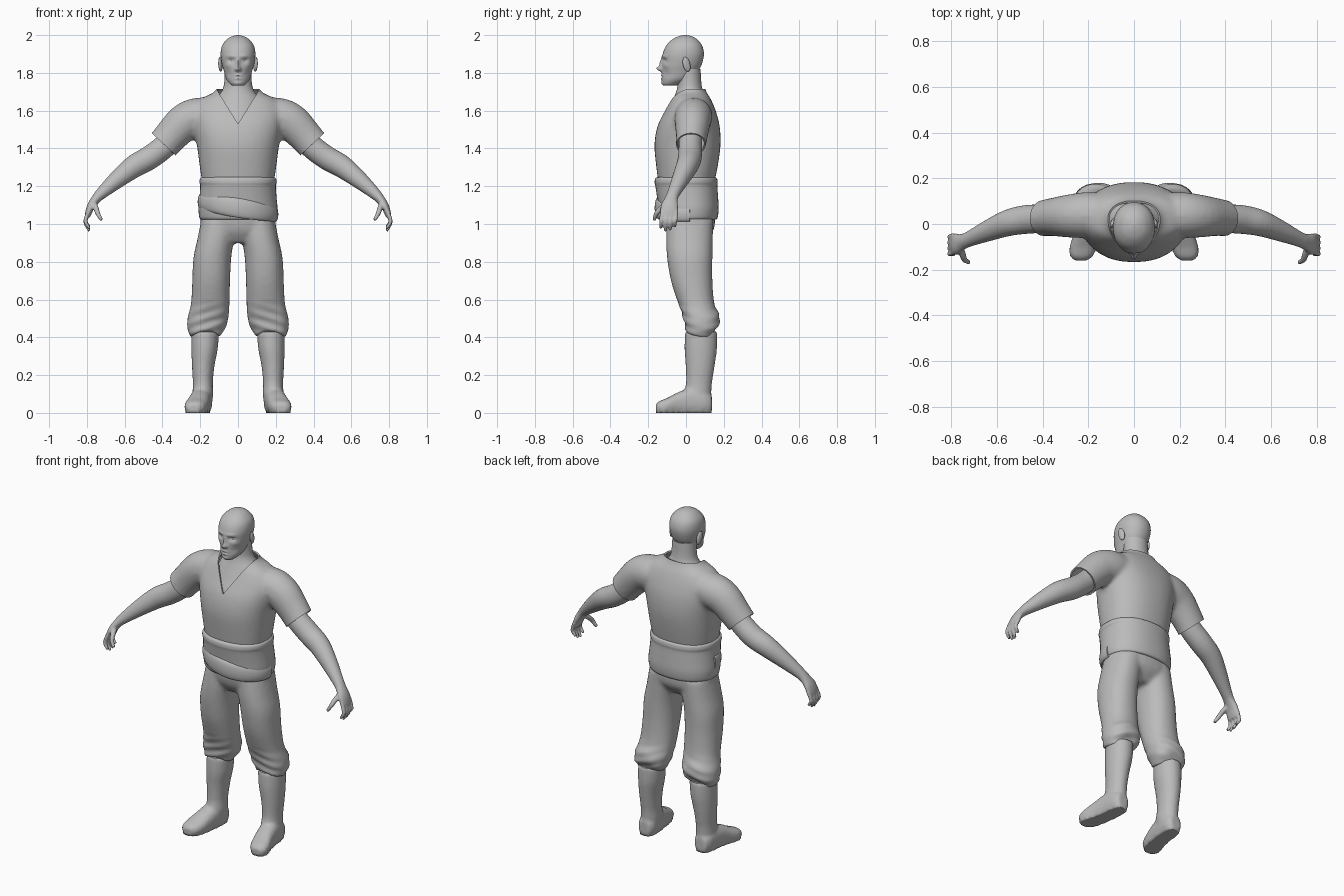
import bpy, bmesh, math
from mathutils import Vector

if "Cube" in bpy.data.objects:
    bpy.data.objects.remove(bpy.data.objects["Cube"])

GREY = bpy.data.materials.new("plain grey")
GREY.diffuse_color = (0.5, 0.5, 0.5, 1)
GREY.use_nodes = True
GREY.node_tree.nodes["Principled BSDF"].inputs["Base Color"].default_value = GREY.diffuse_color


def smooth_path(pts, steps):
    """Catmull-Rom interpolation of rows of numbers."""
    out = []
    for i in range(len(pts) - 1):
        p0, p1, p2, p3 = pts[max(i - 1, 0)], pts[i], pts[i + 1], pts[min(i + 2, len(pts) - 1)]
        for k in range(steps):
            t = k / steps
            out.append([0.5 * (2 * b + (c - a) * t + (2 * a - 5 * b + 4 * c - d) * t * t
                               + (3 * b - a - 3 * c + d) * t ** 3)
                        for a, b, c, d in zip(p0, p1, p2, p3)])
    return out + [list(pts[-1])]


def loft(bm, pts, ref, normal=None, segs=24, steps=4, power=2.0):
    """Skin rings (x, y, z, radius along ref, other radius) into a closed body."""
    rows = smooth_path(pts, steps)
    rings = []
    for i, (x, y, z, ra, rb) in enumerate(rows):
        a, b = rows[max(i - 1, 0)], rows[min(i + 1, len(rows) - 1)]
        t = Vector(normal) if normal else (Vector(b[:3]) - Vector(a[:3])).normalized()
        u = Vector(ref) - t * t.dot(Vector(ref))
        u.normalize()
        w = t.cross(u)
        ring = []
        for k in range(segs):
            c, s = math.cos(math.tau * k / segs), math.sin(math.tau * k / segs)
            c, s = (math.copysign(abs(q) ** (2 / power), q) for q in (c, s))
            ring.append(bm.verts.new(Vector((x, y, z)) + u * c * max(ra, .001) + w * s * max(rb, .001)))
        rings.append(ring)
    for r, q in zip(rings, rings[1:]):
        for k in range(segs):
            bm.faces.new((r[k], r[(k + 1) % segs], q[(k + 1) % segs], q[k]))
    bm.faces.new(rings[0])
    bm.faces.new(rings[-1])


def column(bm, rows, **kw):
    """Upright loft from rows (z, centre x, half width, front y, back y)."""
    loft(bm, [(cx, (f + b) / 2, z, rx, (b - f) / 2) for z, cx, rx, f, b in rows],
         (1, 0, 0), (0, 0, 1), **kw)


def flip(pts, s):
    return [(s * p[0], *p[1:]) for p in pts]


def finish(ob, angle=40):
    ob.data.shade_smooth()
    ob.data.set_sharp_from_angle(angle=math.radians(angle))


def make(name, bm, angle=40):
    bmesh.ops.recalc_face_normals(bm, faces=bm.faces)
    me = bpy.data.meshes.new(name)
    bm.to_mesh(me)
    bm.free()
    me.materials.append(GREY)
    ob = bpy.data.objects.new(name, me)
    bpy.context.collection.objects.link(ob)
    finish(ob, angle)
    return ob


def bake(ob, angle=40):
    """Apply the modifier stack."""
    dg = bpy.context.evaluated_depsgraph_get()
    me = bpy.data.meshes.new_from_object(ob.evaluated_get(dg))
    ob.modifiers.clear()
    ob.data = me
    if not me.materials:
        me.materials.append(GREY)
    finish(ob, angle)


def fuse(ob, voxel, rounds):
    """Blend overlapping bodies into one skin."""
    m = ob.modifiers.new("fuse", 'REMESH')
    m.mode, m.voxel_size = 'VOXEL', voxel
    m = ob.modifiers.new("soften", 'SMOOTH')
    m.factor, m.iterations = 0.5, rounds
    bake(ob)


def trim(ob, planes, drop):
    """Slice along planes, then remove the faces picked by the rule."""
    bm = bmesh.new()
    bm.from_mesh(ob.data)
    for co, no in planes:
        bmesh.ops.bisect_plane(bm, geom=bm.verts[:] + bm.edges[:] + bm.faces[:],
                               plane_co=co, plane_no=no, dist=1e-5)
    bad = [f for f in bm.faces if drop(f.calc_center_median())]
    bmesh.ops.delete(bm, geom=bad, context='FACES')
    bm.to_mesh(ob.data)
    bm.free()


# Shirt: torso and sleeves blended, then cut at hem, cuffs, collar and V neck
bm = bmesh.new()
column(bm, [(1.17, 0, .183, -.14, .14), (1.3, 0, .202, -.157, .167), (1.42, 0, .218, -.167, .183),
            (1.52, 0, .236, -.15, .178), (1.60, 0, .24, -.112, .157), (1.66, 0, .2, -.082, .132),
            (1.70, 0, .125, -.062, .108), (1.75, 0, .1, -.05, .09)], segs=40, power=2.3)
for s in (1, -1):
    loft(bm, flip([(.1, .04, 1.575, .09, .08), (.2, .04, 1.57, .1, .1), (.28, .035, 1.54, .095, .1),
                   (.36, .03, 1.46, .083, .09), (.42, .022, 1.39, .077, .086),
                   (.47, .02, 1.34, .075, .085)], s), (0, 1, 0))
shirt = make("shirt", bm)
fuse(shirt, .012, 6)
cuff = Vector((.393, 0, 1.422))
cn = Vector((.68, 0, -.73))
V = .62
trim(shirt, [(cuff, cn), ((-cuff.x, 0, cuff.z), (-cn.x, 0, cn.z)), ((0, 0, 1.715), (0, 0, 1)),
             ((0, 0, 1.53), (1, 0, -V)), ((0, 0, 1.53), (-1, 0, -V)), ((0, 0, 1.2), (0, 0, 1)),
             ((0, .03, 0), (0, 1, 0))],
     lambda c: c.z > 1.715 or c.z < 1.2
     or (abs(c.x) > .29 and (Vector((abs(c.x), 0, c.z)) - cuff).dot(cn) > 0)
     or (c.y < .03 and abs(c.x) < V * (c.z - 1.53)))
m = shirt.modifiers.new("cloth", 'SOLIDIFY')
m.thickness, m.offset = .009, -1
bake(shirt)

# Neck and the bare chest inside the V
bm = bmesh.new()
column(bm, [(1.45, 0, .15, -.14, .1), (1.53, 0, .15, -.132, .12), (1.6, 0, .14, -.097, .12),
            (1.66, 0, .12, -.068, .11), (1.70, 0, .088, -.052, .092), (1.74, 0, .074, -.045, .082),
            (1.82, 0, .07, -.05, .077)], segs=32)
make("neck_and_chest", bm)

# Head with a sculpted face
bm = bmesh.new()
column(bm, [(1.732, 0, .03, -.118, -.05), (1.745, 0, .046, -.125, -.02), (1.77, 0, .063, -.127, .03),
            (1.81, 0, .075, -.127, .065), (1.85, 0, .086, -.126, .085), (1.9, 0, .092, -.123, .095),
            (1.945, 0, .084, -.104, .085), (1.978, 0, .058, -.071, .058), (1.994, 0, .03, -.038, .03),
            (2.0, 0, .003, -.01, .0)], segs=96, steps=7, power=2.15)
# x, z, push in y, spread x, spread z: nose, brow, sockets, lips, chin, cheeks
bumps = [(0, 1.822, -.026, .013, .013), (0, 1.85, -.014, .009, .025), (0, 1.786, -.006, .02, .006),
         (0, 1.769, -.006, .018, .006), (0, 1.778, .004, .02, .003), (0, 1.745, -.005, .02, .012)]
for s in (1, -1):
    bumps += [(s * .037, 1.866, .012, .018, .011), (s * .032, 1.888, -.006, .025, .008),
              (s * .05, 1.795, .006, .018, .02), (s * .055, 1.838, -.004, .016, .012),
              (s * .012, 1.817, -.006, .007, .008)]
for v in bm.verts:
    if v.co.y < -.03:
        v.co.y += sum(d * math.exp(-((v.co.x - x) / sx) ** 2 - ((v.co.z - z) / sz) ** 2)
                      for x, z, d, sx, sz in bumps)
make("head", bm, 60)

# Ears and eyes
for name, co, size, tilt in (("ear", (.093, .003, 1.845), (.011, .02, .04), .25),
                             ("eye", (.036, -.092, 1.866), (.016, .016, .013), 0)):
    for s, side in ((1, "left"), (-1, "right")):
        bm = bmesh.new()
        bmesh.ops.create_uvsphere(bm, u_segments=16, v_segments=10, radius=1)
        ob = make(f"{side}_{name}", bm)
        ob.location, ob.scale = (s * co[0], co[1], co[2]), size
        ob.rotation_euler = (tilt, 0, s * tilt)

# Arms, palms and curled fingers
for s, side in ((1, "left"), (-1, "right")):
    bm = bmesh.new()
    loft(bm, flip([(.32, .025, 1.48, .062, .062), (.39, .023, 1.41, .062, .063), (.47, .02, 1.35, .063, .063),
                   (.55, .005, 1.305, .058, .06), (.64, -.03, 1.235, .046, .047),
                   (.72, -.065, 1.165, .034, .032), (.752, -.078, 1.132, .035, .025),
                   (.778, -.087, 1.095, .046, .021), (.793, -.09, 1.055, .046, .017),
                   (.797, -.09, 1.035, .038, .012)], s), (0, 1, 0))
    for k, drop in enumerate((.015, 0, .004, .022)):
        y = -.126 + k * .025
        loft(bm, flip([(.79, y, 1.07, .011, .011), (.805, y - .004, 1.03, .011, .011),
                       (.806, y - .006, 1.0 + drop / 2, .0105, .0105),
                       (.786, y - .008, .963 + drop, .008, .008)], s), (0, 1, 0), segs=10)
    loft(bm, flip([(.765, -.095, 1.11, .018, .016), (.752, -.13, 1.085, .015, .015),
                   (.742, -.157, 1.055, .013, .013), (.722, -.168, 1.02, .009, .009)], s),
         (0, 1, 0), segs=10)
    arm = make(f"{side}_arm", bm)
    fuse(arm, .006, 2)

# Trousers: hips and baggy legs gathered below the knee
bm = bmesh.new()
column(bm, [(.9, 0, .13, -.06, .09), (.95, 0, .19, -.095, .135), (1.0, 0, .2, -.11, .153),
            (1.1, 0, .19, -.12, .15)], segs=32, power=2.3)
for s in (1, -1):
    column(bm, [(z, s * x, *r) for z, x, *r in (
        (.415, .172, .078, .0, .14), (.435, .172, .088, -.004, .15), (.475, .166, .104, -.012, .175),
        (.52, .158, .108, -.024, .178), (.58, .147, .102, -.042, .15), (.7, .142, .1, -.08, .14),
        (.82, .136, .1, -.1, .14), (.92, .118, .097, -.105, .142), (1.02, .1, .095, -.1, .145))],
        segs=28, power=2.2)
trousers = make("trousers", bm)
fuse(trousers, .012, 4)
for v in trousers.data.vertices:      # slanted cuffs and soft creases at the knee
    if v.co.z < .6:
        fade = min(1, (.6 - v.co.z) / .12)
        v.co.z += fade * (.012 * math.cos((abs(v.co.x) - .165) * 30) - .13 * (v.co.y - .07) - .004)
        v.co.y += fade * .004 * math.sin(v.co.z * 110 + abs(v.co.x) * 35)

# Boots: shaft and turned-out foot, flattened on the ground
for s, side in ((1, "left"), (-1, "right")):
    bm = bmesh.new()
    column(bm, [(z, s * x, *r) for z, x, *r in (
        (.05, .187, .05, .01, .13), (.1, .186, .055, -.01, .134), (.16, .186, .053, .0, .138),
        (.25, .184, .06, -.002, .152), (.34, .177, .07, -.008, .164), (.43, .173, .073, -.005, .165))])
    loft(bm, flip([(.19, .137, .045, .035, .045), (.19, .1, .055, .053, .062), (.196, .03, .06, .056, .072),
                   (.207, -.04, .05, .057, .06), (.222, -.1, .036, .06, .043),
                   (.23, -.14, .03, .05, .033), (.232, -.16, .026, .028, .02)], s),
         (1, 0, 0), (0, 1, 0), power=2.5)
    boot = make(f"{side}_boot", bm)
    fuse(boot, .01, 3)
    for v in boot.data.vertices:
        if v.co.z < .014:
            v.co.z = 0

# Sash with a rolled upper lip and a slanting front fold
bm = bmesh.new()
column(bm, [(1.025, 0, .185, -.12, .15), (1.03, 0, .203, -.135, .166), (1.08, 0, .209, -.145, .173),
            (1.14, 0, .204, -.153, .17), (1.2, 0, .2, -.162, .166), (1.22, 0, .204, -.166, .168),
            (1.242, 0, .2, -.162, .163), (1.25, 0, .18, -.145, .143)], segs=48, power=2.25)
make("sash", bm)
bm = bmesh.new()
fold = []
for k in range(13):
    a = math.pi * (.98 + 1.04 * k / 12)
    fold.append((.2 * math.cos(a), .01 + .162 * math.sin(a), 1.085 - .033 * math.cos(a),
                 .045 - .012 * math.cos(a * 2) * .5, .014))
loft(bm, fold, (0, 0, 1), segs=16)
make("sash_fold", bm)
